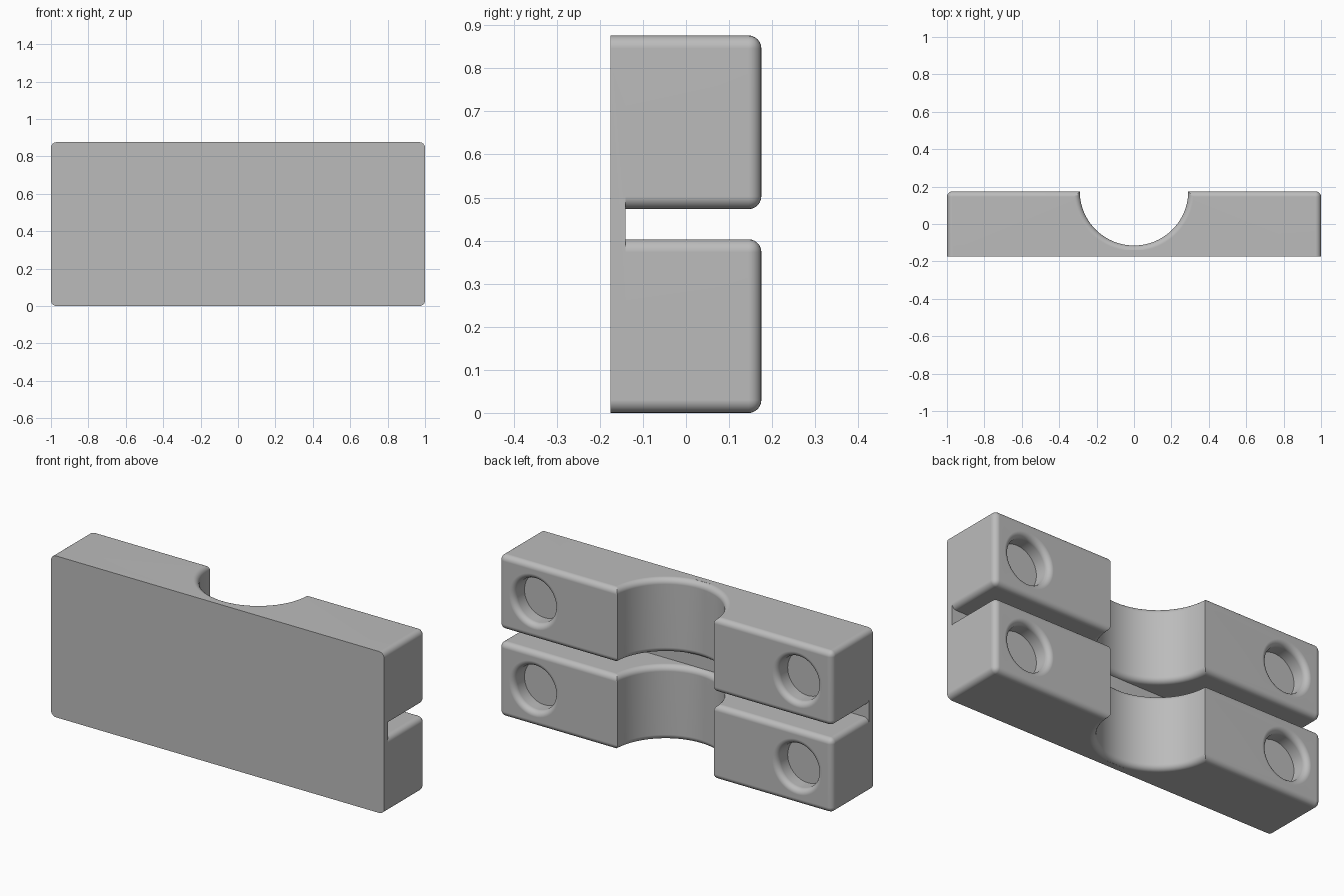
import bpy, bmesh, math
from mathutils import Matrix

if "Cube" in bpy.data.objects:
    bpy.data.objects.remove(bpy.data.objects["Cube"], do_unlink=True)

R = 0.03                      # edge rounding
BACK, FLOOR, FRONT = 0.175, -0.14, -0.175
HEIGHT, BLOCK_H = 0.876, 0.403
BORE = 0.29
HOLE_X, HOLE_R, HOLE_DEPTH = 0.79, 0.12, 0.09

grey = bpy.data.materials.new("grey")
grey.use_nodes = True
colour = (0.5, 0.5, 0.5, 1)
grey.diffuse_color = colour
grey.node_tree.nodes["Principled BSDF"].inputs["Base Color"].default_value = colour


def make_object(name, bm):
    bmesh.ops.recalc_face_normals(bm, faces=bm.faces)
    mesh = bpy.data.meshes.new(name)
    bm.to_mesh(mesh)
    bm.free()
    mesh.materials.append(grey)
    obj = bpy.data.objects.new(name, mesh)
    bpy.context.collection.objects.link(obj)
    return obj


def prism(outline, z0, z1):
    bm = bmesh.new()
    base = bm.faces.new([bm.verts.new((x, y, z0)) for x, y in outline])
    top = bmesh.ops.extrude_face_region(bm, geom=[base])["geom"]
    verts = [v for v in top if isinstance(v, bmesh.types.BMVert)]
    bmesh.ops.translate(bm, verts=verts, vec=(0, 0, z1 - z0))
    return bm


def round_edges(bm, rule):
    edges = [e for e in bm.edges if rule(*(v.co for v in e.verts))]
    bmesh.ops.bevel(bm, geom=edges, offset=R, offset_type='OFFSET', segments=6,
                    profile=0.5, affect='EDGES', clamp_overlap=False)


def boolean(target, tool, operation):
    mod = target.modifiers.new("cut", 'BOOLEAN')
    mod.operation, mod.object, mod.solver = operation, tool, 'EXACT'
    bpy.context.view_layer.objects.active = target
    bpy.ops.object.modifier_apply(modifier=mod.name)
    bpy.data.objects.remove(tool, do_unlink=True)


# Front plate with rounded corners
bm = prism([(-1, FRONT), (1, FRONT), (1, FLOOR), (-1, FLOOR)], 0, HEIGHT)
round_edges(bm, lambda a, b: abs(a.y - b.y) > 0.01)
body = make_object("clamp_body", bm)


# Two jaw blocks with the half-round bore
def block_edge(a, b):
    if a.y < FLOOR + 0.001 and b.y < FLOOR + 0.001:
        return False
    level = abs(a.z - b.z) < 0.001
    outer = min(abs(a.x), abs(b.x)) > 0.99
    return level or outer


STEPS = 40
arc = [(BORE * math.cos(math.pi * i / STEPS), BACK - BORE * math.sin(math.pi * i / STEPS))
       for i in range(STEPS + 1)]
outline = [(-1, FLOOR), (1, FLOOR), (1, BACK)] + arc + [(-1, BACK)]
for name, z0 in (("lower_jaw", 0), ("upper_jaw", HEIGHT - BLOCK_H)):
    bm = prism(outline, z0, z0 + BLOCK_H)
    round_edges(bm, block_edge)
    boolean(body, make_object(name, bm), 'UNION')

# Blind holes with a rounded rim
rim = [(HOLE_R + R - R * math.cos(t), R * math.sin(t) - R)
       for t in (math.pi / 2 * i / 6 for i in range(7))]
profile = [(0, -HOLE_DEPTH), (HOLE_R, -HOLE_DEPTH)] + rim + [(HOLE_R + R, R), (0, R)]
for side in (-1, 1):
    for z in (BLOCK_H / 2, HEIGHT - BLOCK_H / 2):
        bm = bmesh.new()
        verts = [bm.verts.new((r, 0, h)) for r, h in profile]
        edges = [bm.edges.new(pair) for pair in zip(verts, verts[1:])]
        bmesh.ops.spin(bm, geom=verts + edges, cent=(0, 0, 0), axis=(0, 0, 1),
                       angle=math.tau, steps=48)
        bmesh.ops.remove_doubles(bm, verts=bm.verts, dist=0.0005)
        place = Matrix.Translation((side * HOLE_X, BACK, z)) @ Matrix.Rotation(-math.pi / 2, 4, 'X')
        bm.transform(place)
        boolean(body, make_object("hole_cutter", bm), 'DIFFERENCE')

# Smooth rounds with crisp corners and flat faces
bpy.ops.object.select_all(action='DESELECT')
body.select_set(True)
bpy.context.view_layer.objects.active = body
bpy.ops.object.shade_smooth_by_angle(angle=math.radians(35))
weighted = body.modifiers.new("flat_faces", 'WEIGHTED_NORMAL')
weighted.keep_sharp = True
